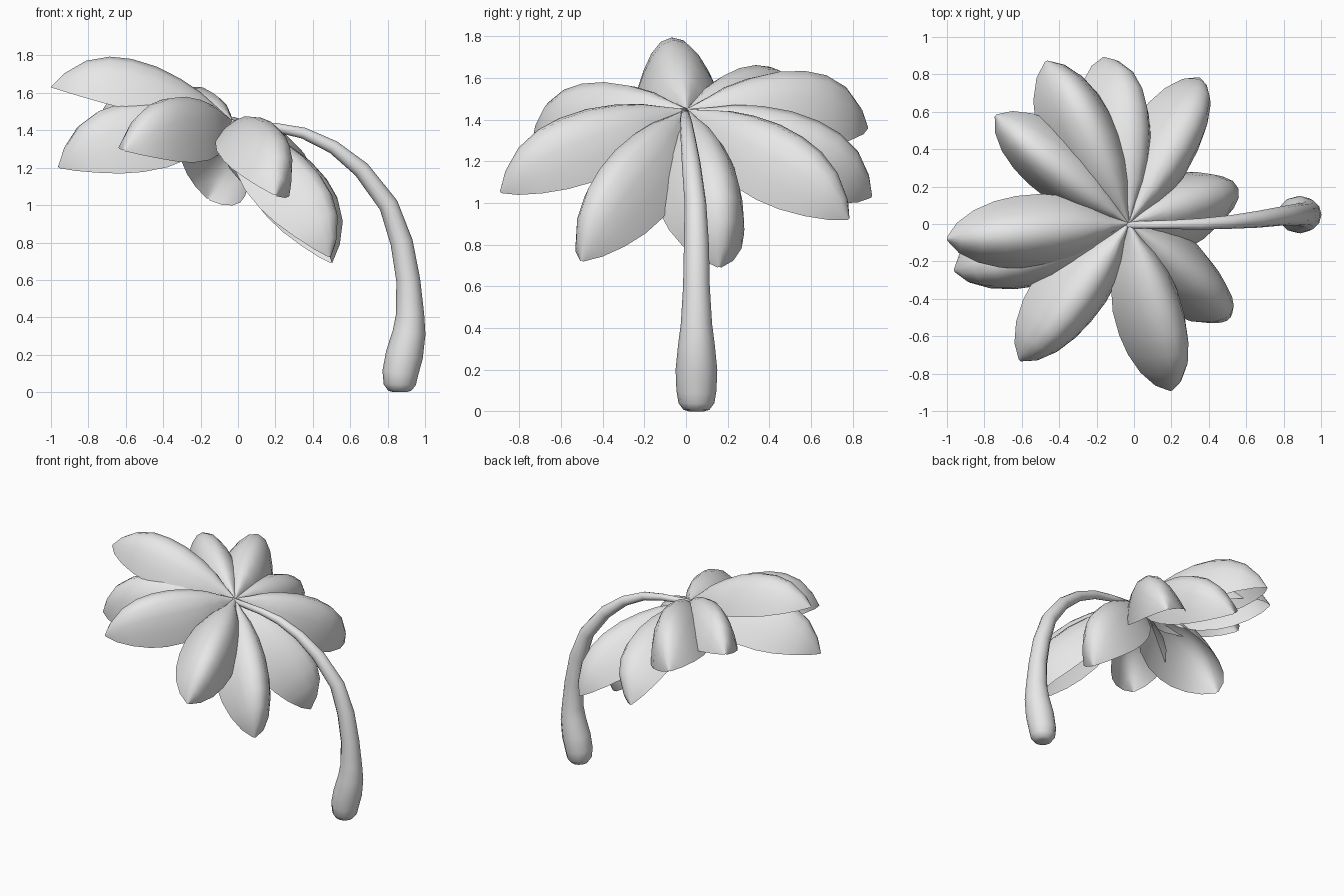
import bpy, bmesh, math
from mathutils import Vector, Quaternion

cube = bpy.data.objects.get("Cube")
if cube:
    bpy.data.objects.remove(cube, do_unlink=True)

grey = bpy.data.materials.new("plain grey")
grey.use_nodes = True
grey.diffuse_color = (0.8, 0.8, 0.8, 1)
grey.node_tree.nodes["Principled BSDF"].inputs["Base Color"].default_value = grey.diffuse_color


def skin(name, rows, closed):
    """Join rows of points into a smooth surface; closed rows make a capped tube."""
    bm = bmesh.new()
    grid = [[bm.verts.new(p) for p in row] for row in rows]
    count = len(rows[0])
    for a, b in zip(grid, grid[1:]):
        for i in range(count if closed else count - 1):
            j = (i + 1) % count
            bm.faces.new((a[i], b[i], b[j], a[j]))
    if closed:
        bm.faces.new(grid[0])
        bm.faces.new(grid[-1])
        bmesh.ops.recalc_face_normals(bm, faces=bm.faces)
    for face in bm.faces:
        face.smooth = True
    mesh = bpy.data.meshes.new(name)
    bm.to_mesh(mesh)
    bm.free()
    mesh.materials.append(grey)
    obj = bpy.data.objects.new(name, mesh)
    bpy.context.collection.objects.link(obj)
    return obj


# Bent trunk: centre x, y, z and radius, from bulbous foot to thin top
path = [(.865, .05, 0, .035), (.865, .05, .008, .062), (.865, .05, .04, .086),
        (.867, .05, .1, .096), (.89, .05, .2, .1), (.915, .05, .32, .088),
        (.92, .05, .42, .075), (.91, .05, .6, .064), (.875, .05, .8, .06),
        (.805, .045, 1, .052), (.66, .025, 1.19, .045), (.51, .01, 1.31, .036),
        (.35, 0, 1.385, .03), (.2, -.003, 1.415, .024), (-.05, -.006, 1.44, .018)]
centres = [Vector(p[:3]) for p in path]
rings = []
for i, c in enumerate(centres):
    tangent = (centres[min(i + 1, len(path) - 1)] - centres[max(i - 1, 0)]).normalized()
    across = Vector((0, 1, 0))
    outward = across.cross(tangent).normalized()
    ring = []
    for k in range(12):
        a = math.tau * k / 12
        ring.append(c + path[i][3] * (math.cos(a) * across + math.sin(a) * outward))
    rings.append(ring)
skin("trunk", rings, True)

# Leaf outline: position along the leaf, half width, midrib rise, edge sag
outline = [(0, .008, .005, 0), (.1, .05, .065, .15), (.2, .12, .125, .6),
           (.32, .17, .175, .9), (.46, .195, .215, 1), (.6, .195, .23, .9),
           (.72, .178, .22, .7), (.84, .14, .175, .4), (.94, .08, .09, .15),
           (1, .008, .005, 0)]
crown = Vector((-.03, .005, 1.445))


def leaf(name, tip, roll, sag=.09, size=1):
    """Arched open sheet from the crown to the tip, rolled about its length."""
    reach = Vector(tip) - crown
    along = reach.normalized()
    side = Vector((0, 0, 1)).cross(along).normalized()
    side.rotate(Quaternion(along, math.radians(roll)))
    up = along.cross(side)
    rows = []
    for t, width, rise, droop in outline:
        row = []
        for k in range(-5, 6):
            u = math.sin(k / 5 * math.pi / 2)
            edge = -sag * droop
            height = edge + (rise * size - edge) * (1 - abs(u) ** 2.2)
            row.append(crown + reach * t + side * width * size * u + up * height)
        rows.append(row)
    skin(name, rows, False)


# Crown of ten leaves
leaf("right_leaf", (-1, -.08, 1.63), -4, sag=.03)
leaf("back_right_leaf", (-.74, .58, 1.45), -5, size=.93)
leaf("back_inner_leaf", (-.47, .87, 1.36), 15, size=1.08)
leaf("back_leaf", (-.16, .89, 1.03), 38, sag=.05, size=1.07)
leaf("back_left_leaf", (.35, .78, .92), 20, sag=.08)
leaf("left_leaf", (.5, .16, .69), -4, size=1.08)
leaf("front_left_leaf", (.49, -.5, .72), -12)
leaf("front_leaf", (.2, -.89, 1.05), -23, sag=.05)
leaf("front_right_leaf", (-.61, -.73, 1.29), -14)
leaf("right_lower_leaf", (-.96, -.25, 1.2), -12, size=1.12)
